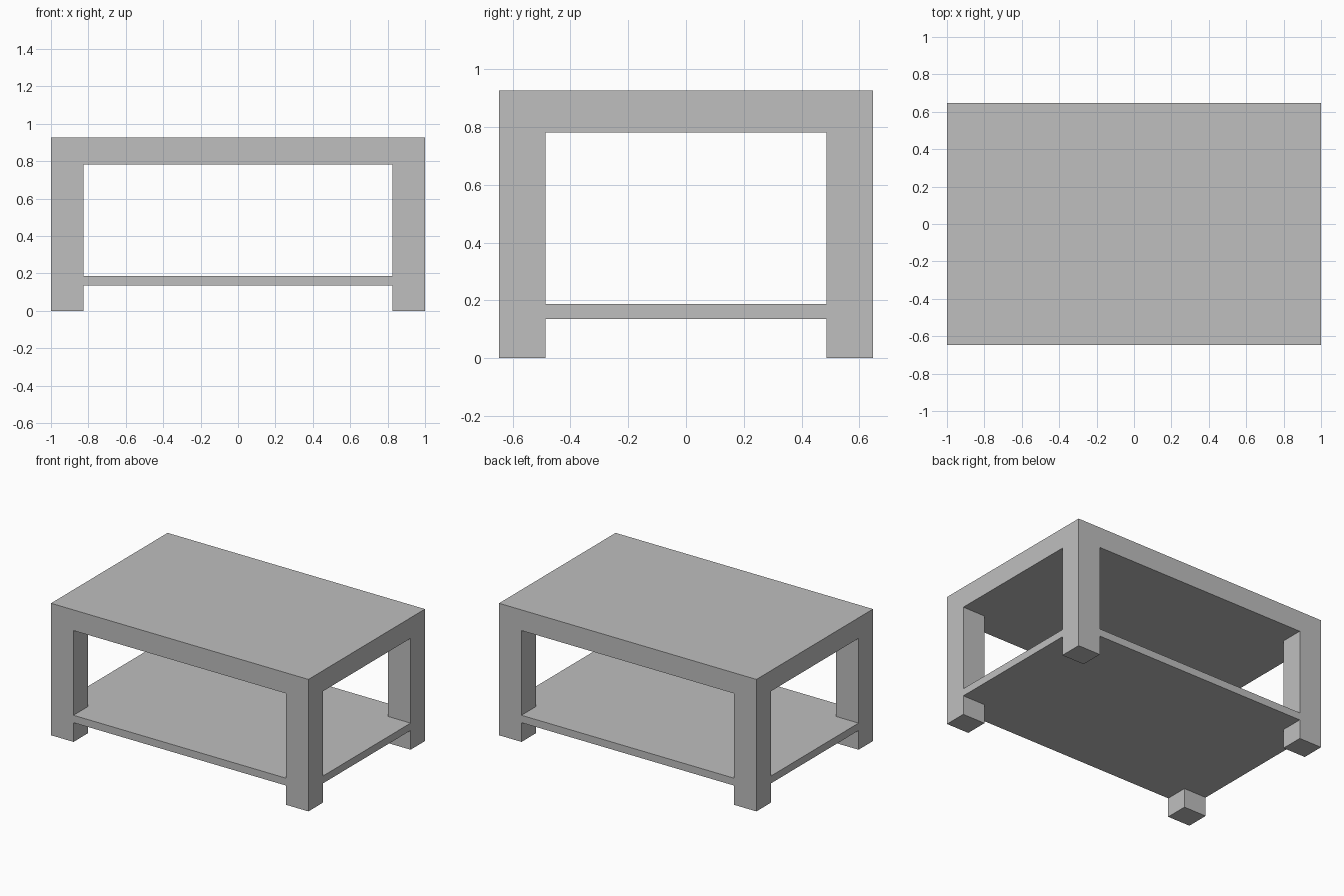
import bpy
import bmesh

default_cube = bpy.data.objects.get("Cube")
if default_cube:
    bpy.data.objects.remove(default_cube, do_unlink=True)

# Overall sizes: half width, half depth, and the inner edges of the legs
HX, HY = 1.0, 0.647
IX, IY = 0.825, 0.487
TOP, TOP_UNDER = 0.927, 0.782
SHELF_TOP, SHELF_UNDER = 0.187, 0.135

grey = bpy.data.materials.new("plain_grey")
grey.use_nodes = True
colour = (0.52, 0.52, 0.52, 1.0)
grey.diffuse_color = colour
grey.node_tree.nodes["Principled BSDF"].inputs["Base Color"].default_value = colour


def prism(name, outline, z0, z1):
    """Extrude a counter-clockwise outline from z0 up to z1."""
    bm = bmesh.new()
    base = bm.faces.new([bm.verts.new((x, y, z0)) for x, y in outline])
    result = bmesh.ops.extrude_face_region(bm, geom=[base], use_keep_orig=True)
    for v in result["geom"]:
        if isinstance(v, bmesh.types.BMVert):
            v.co.z = z1
    bmesh.ops.recalc_face_normals(bm, faces=bm.faces)
    mesh = bpy.data.meshes.new(name)
    bm.to_mesh(mesh)
    bm.free()
    mesh.materials.append(grey)
    obj = bpy.data.objects.new(name, mesh)
    bpy.context.collection.objects.link(obj)
    return obj


def rectangle(x0, y0, x1, y1):
    return [(x0, y0), (x1, y0), (x1, y1), (x0, y1)]


# Thick table top
prism("table_top", rectangle(-HX, -HY, HX, HY), TOP_UNDER, TOP)

# Four corner legs, flush with the edges of the top
for side, sx in (("right", -1), ("left", 1)):
    for end, sy in (("front", -1), ("back", 1)):
        xs, ys = sorted((sx * IX, sx * HX)), sorted((sy * IY, sy * HY))
        prism(f"{end}_{side}_leg", rectangle(xs[0], ys[0], xs[1], ys[1]), 0, TOP_UNDER)

# Lower shelf, notched around the legs and flush with their outer faces
shelf = [(-IX, -HY), (IX, -HY), (IX, -IY), (HX, -IY), (HX, IY), (IX, IY),
         (IX, HY), (-IX, HY), (-IX, IY), (-HX, IY), (-HX, -IY), (-IX, -IY)]
prism("lower_shelf", shelf, SHELF_UNDER, SHELF_TOP)
